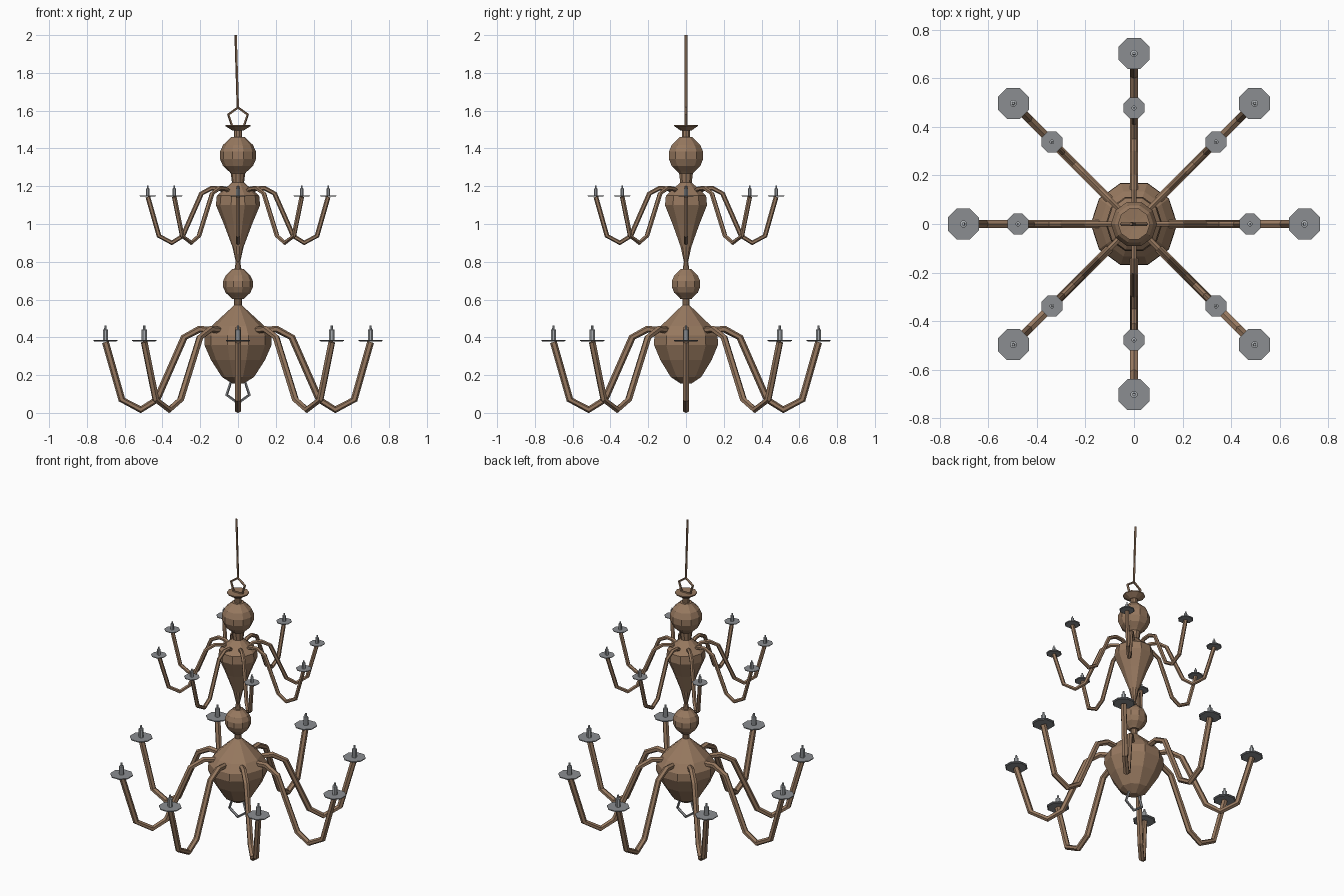
import bpy, bmesh, math
from mathutils import Vector, Matrix

if "Cube" in bpy.data.objects:
    bpy.data.objects.remove(bpy.data.objects["Cube"])


def material(name, rgb):
    m = bpy.data.materials.new(name)
    m.diffuse_color = (*rgb, 1)
    m.use_nodes = True
    m.node_tree.nodes["Principled BSDF"].inputs["Base Color"].default_value = m.diffuse_color
    return m


BRONZE = material("bronze brown", (0.31, 0.19, 0.115))
GREY = material("pewter grey", (0.26, 0.27, 0.285))
PALE = material("pale candle grey", (0.40, 0.42, 0.44))


def make(name, rings, mat, closed=False):
    """Skin a list of equal-sized vertex rings into a flat-shaded object."""
    bm = bmesh.new()
    vs = [[bm.verts.new(p) for p in ring] for ring in rings]
    n = len(vs[0])
    pairs = list(zip(vs, vs[1:])) + ([(vs[-1], vs[0])] if closed else [])
    for a, b in pairs:
        for i in range(n):
            j = (i + 1) % n
            bm.faces.new((a[i], a[j], b[j], b[i]))
    if not closed:
        bm.faces.new(vs[0])
        bm.faces.new(vs[-1])
    bmesh.ops.recalc_face_normals(bm, faces=bm.faces)
    me = bpy.data.meshes.new(name)
    bm.to_mesh(me)
    bm.free()
    me.materials.append(mat)
    ob = bpy.data.objects.new(name, me)
    bpy.context.collection.objects.link(ob)
    return ob


def lathe(name, profile, mat, sides=10, x=0.0):
    rings = [[(x + r * math.cos(2 * math.pi * i / sides + (math.pi / 8 if sides == 8 else 0)),
               r * math.sin(2 * math.pi * i / sides + (math.pi / 8 if sides == 8 else 0)), z)
              for i in range(sides)] for r, z in profile]
    return make(name, rings, mat)


def tube(name, path, radius, mat, sides=6, closed=False):
    """Sweep a polygon along a path of (x, z) points lying in the xz plane."""
    pts = [Vector((x, 0, z)) for x, z in path]
    n = len(pts)
    rings = []
    for i, p in enumerate(pts):
        a = pts[(i - 1) % n] if closed or i > 0 else p
        b = pts[(i + 1) % n] if closed or i < n - 1 else p
        side = (b - a).normalized().cross(Vector((0, 1, 0)))
        rings.append([p + radius * (side * math.cos(t) + Vector((0, 1, 0)) * math.sin(t))
                      for t in [2 * math.pi * k / sides for k in range(sides)]])
    return make(name, rings, mat, closed)


def ball(r, zc, neck):
    steps = [-60, -35, -12, 12, 35, 60]
    pts = [(r * math.cos(math.radians(a)), zc + r * math.sin(math.radians(a))) for a in steps]
    return [(neck, zc - r)] + pts + [(neck, zc + r)]


# Central turned column
lathe("lower_bulb", [(0.03, 0.155), (0.085, 0.19), (0.143, 0.28), (0.178, 0.36),
                     (0.176, 0.41), (0.14, 0.46), (0.02, 0.57)], BRONZE)
lathe("lower_neck", [(0.02, 0.56), (0.02, 0.62)], BRONZE)
lathe("middle_ball", ball(0.08, 0.682, 0.03), BRONZE)
lathe("upper_vase", [(0.02, 0.75), (0.012, 0.80), (0.03, 0.88), (0.075, 1.0), (0.117, 1.1),
                     (0.112, 1.15), (0.06, 1.195), (0.032, 1.22), (0.04, 1.28)], BRONZE)
lathe("top_ball", ball(0.097, 1.363, 0.036), BRONZE)
lathe("top_neck", [(0.022, 1.45), (0.022, 1.50)], BRONZE)
lathe("top_saucer", [(0.03, 1.495), (0.066, 1.518), (0.066, 1.524), (0.02, 1.52)], BRONZE)


# Hanging ring, rod and bottom ring (pentagons)
def pentagon(r, zc):
    return [(r * math.sin(2 * math.pi * k / 5), zc + r * math.cos(2 * math.pi * k / 5))
            for k in range(5)]


tube("hanging_ring", pentagon(0.053, 1.563), 0.008, BRONZE, 5, True)
tube("hanging_rod", [(0.0, 1.61), (-0.012, 2.0)], 0.007, BRONZE, 5)
bottom = [(x, 0.23 - z) for x, z in pentagon(0.064, 0.115)]
tube("bottom_ring", bottom, 0.009, GREY, 5, True)

# One arm with its drip pan and candle, repeated in two tiers
ARM = [(0.10, 0.415), (0.135, 0.437), (0.205, 0.443), (0.285, 0.40), (0.43, 0.07),
       (0.515, 0.017), (0.615, 0.07), (0.702, 0.375)]
parts = [
    tube("arm", ARM, 0.0185, BRONZE),
    lathe("drip_pan", [(0.063, 0.378), (0.069, 0.382), (0.069, 0.387), (0.02, 0.387)],
          GREY, 8, 0.702),
    lathe("candle", [(0.015, 0.385), (0.015, 0.44), (0.007, 0.442), (0.006, 0.462)],
          PALE, 8, 0.702),
]
for tier, scale, lift in (("lower", 1.0, 0.0), ("upper", 0.68, 0.889)):
    for k in range(8):
        xf = (Matrix.Translation((0, 0, lift)) @ Matrix.Rotation(k * math.pi / 4, 4, 'Z')
              @ Matrix.Scale(scale, 4))
        for part in parts:
            ob = bpy.data.objects.new(f"{tier}_{part.name}_{k + 1}", part.data)
            ob.matrix_world = xf
            bpy.context.collection.objects.link(ob)
for part in parts:
    bpy.data.objects.remove(part)
